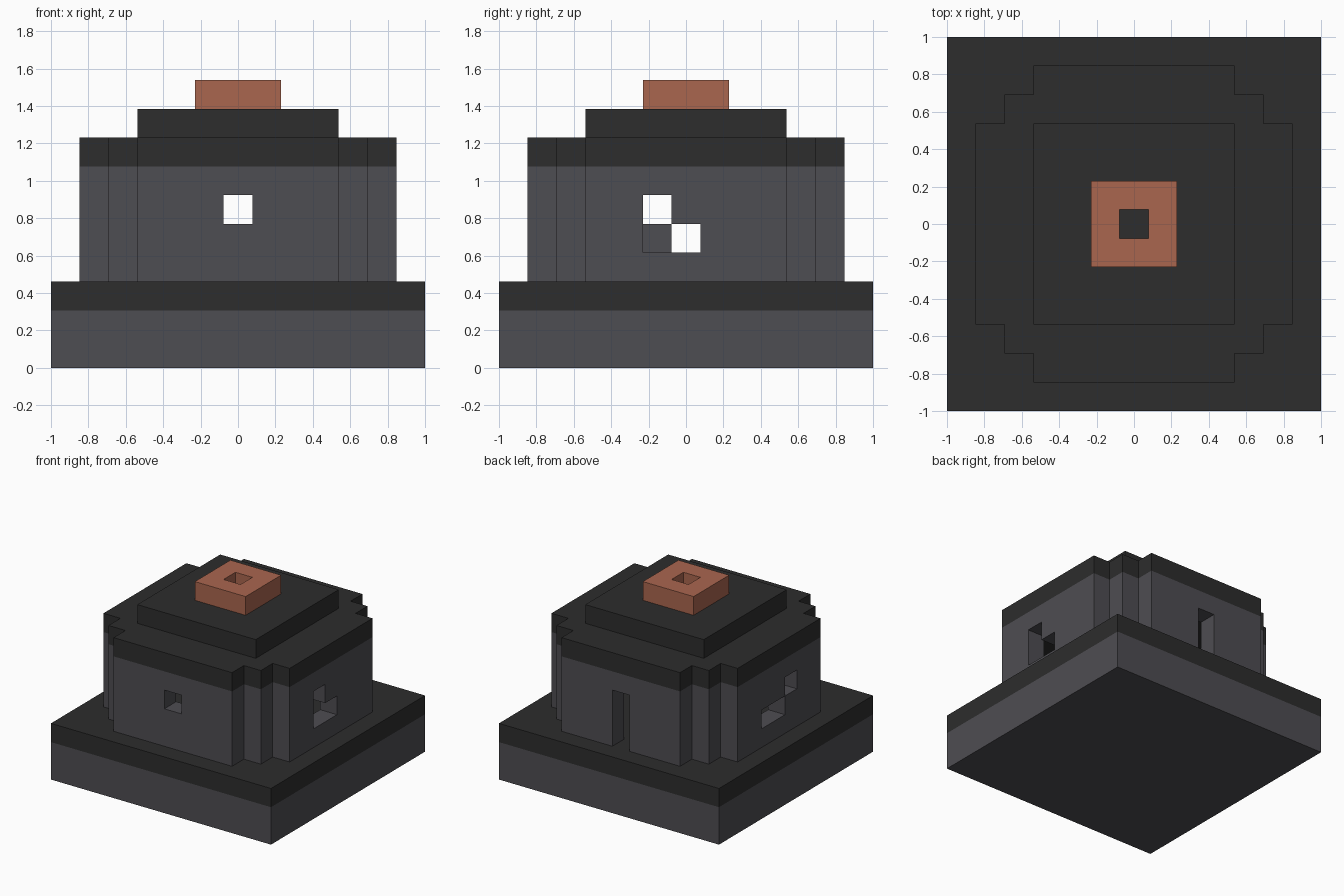
import bpy
import bmesh

cube = bpy.data.objects.get("Cube")
if cube:
    bpy.data.objects.remove(cube, do_unlink=True)

U = 2 / 13  # one block


def material(name, rgb):
    mat = bpy.data.materials.new(name)
    mat.use_nodes = True
    color = (*rgb, 1)
    mat.diffuse_color = color
    mat.node_tree.nodes["Principled BSDF"].inputs["Base Color"].default_value = color
    return mat


stone = material("grey stone", (0.076, 0.074, 0.084))
slate = material("dark slate", (0.026, 0.026, 0.026))
brick = material("red brick", (0.402, 0.133, 0.078))


def prism(name, outline, z0, z1, mat):
    """Upright prism from a plan outline, measured in blocks."""
    bm = bmesh.new()
    base = bm.faces.new([bm.verts.new((x * U, y * U, z0 * U)) for x, y in outline])
    top = bmesh.ops.extrude_face_region(bm, geom=[base])
    verts = [v for v in top["geom"] if isinstance(v, bmesh.types.BMVert)]
    bmesh.ops.translate(bm, verts=verts, vec=(0, 0, (z1 - z0) * U))
    bmesh.ops.recalc_face_normals(bm, faces=bm.faces)
    mesh = bpy.data.meshes.new(name)
    bm.to_mesh(mesh)
    bm.free()
    mesh.materials.append(mat)
    obj = bpy.data.objects.new(name, mesh)
    bpy.context.collection.objects.link(obj)
    return obj


def rect(x0, x1, y0, y1):
    return [(x0, y0), (x1, y0), (x1, y1), (x0, y1)]


def square(half):
    return rect(-half, half, -half, half)


def stepped(steps):
    """Square plan with stepped corners; steps lists one corner."""
    points = []
    corner = list(steps)
    for _ in range(4):
        points += corner
        corner = [(-y, x) for x, y in corner]
    return points


def cut(obj, cutter):
    """Subtract the cutter, then throw it away."""
    cutter.hide_render = True
    mod = obj.modifiers.new("cut", "BOOLEAN")
    mod.operation = "DIFFERENCE"
    mod.solver = "EXACT"
    mod.object = cutter
    bpy.context.view_layer.objects.active = obj
    bpy.ops.object.modifier_apply(modifier=mod.name)
    bpy.data.objects.remove(cutter, do_unlink=True)


# Plinth
prism("plinth", square(6.5), 0, 2, stone)
prism("plinth_top", square(6.5), 2, 3, slate)

# Hollow walls with stepped corners
outer = stepped([(5.5, 3.5), (4.5, 3.5), (4.5, 4.5), (3.5, 4.5), (3.5, 5.5)])
inner = stepped([(4.5, 3.5), (3.5, 3.5), (3.5, 4.5)])
walls = prism("walls", outer, 3, 7, stone)
cut(walls, prism("cavity", inner, 2.5, 7.5, stone))

# Openings: plan rectangle, sill and head
openings = [
    (rect(-0.5, 0.5, -6, -4), 5, 6),         # front window
    (rect(-0.5, 0.5, 4, 6), 2.5, 6),         # back doorway
    (rect(4, 6, -1.5, 0.5), 4, 5),           # +x window, lower
    (rect(4, 6, -1.5, -0.5), 4.5, 6),        # +x window, upper
    (rect(-6, -4, -0.5, 1.5), 4, 5),         # -x window, lower
    (rect(-6, -4, -1.5, -0.505), 5, 6),      # -x window, upper
]
for plan, sill, head in openings:
    cut(walls, prism("opening", plan, sill, head, stone))

# Roof
prism("eaves", outer, 7, 8, slate)
prism("roof_cap", square(3.5), 8, 9, slate)

# Chimney with open flue
chimney = prism("chimney", square(1.5), 9, 10, brick)
cut(chimney, prism("flue", square(0.5), 8.5, 10.5, brick))
